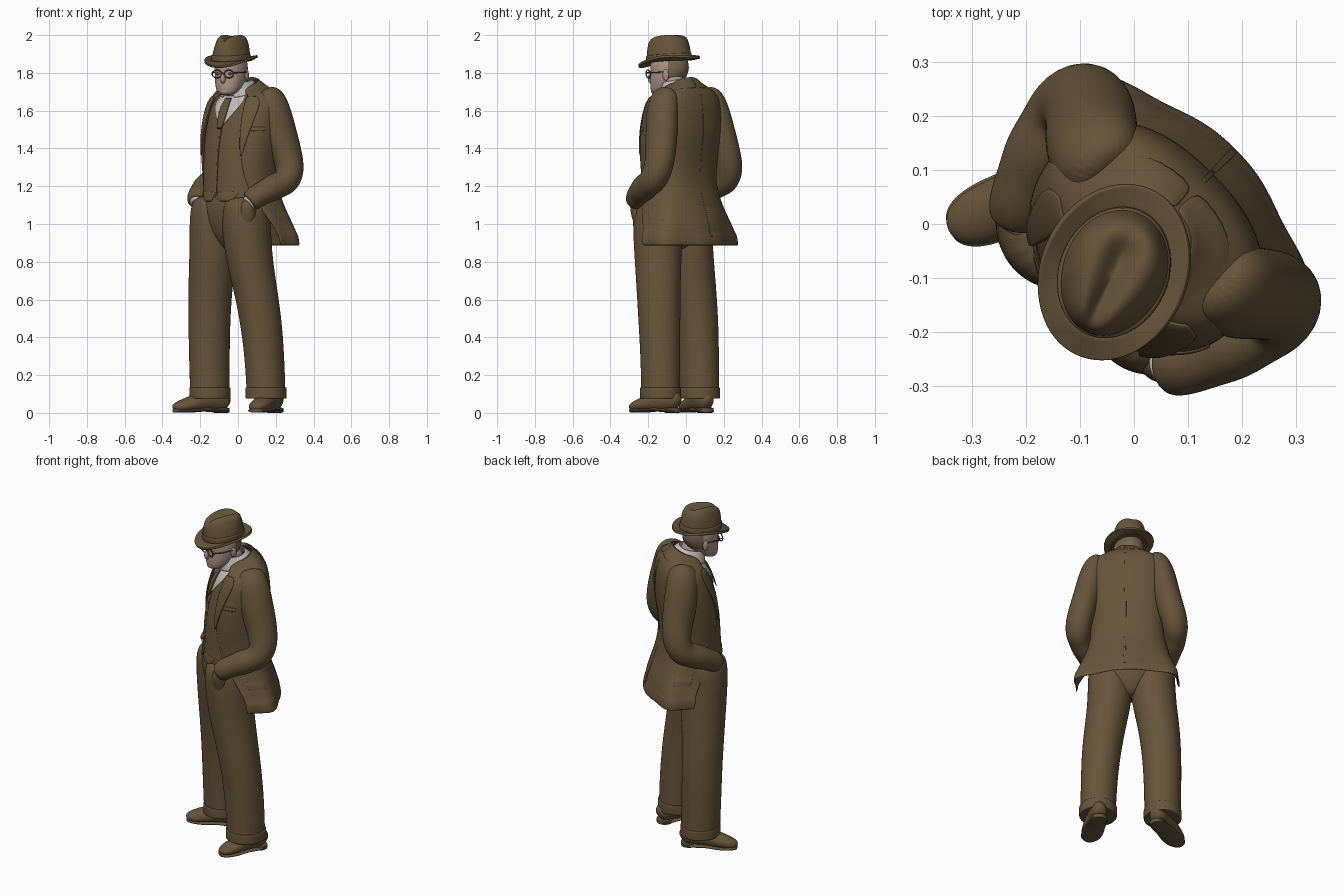
import bpy, bmesh, math
from math import sin, cos, radians, pi, exp
from mathutils import Matrix, Vector

cube = bpy.data.objects.get("Cube")
if cube:
    bpy.data.objects.remove(cube)


def material(name, rgb):
    m = bpy.data.materials.new(name)
    m.use_nodes = True
    m.diffuse_color = (*rgb, 1)
    b = m.node_tree.nodes["Principled BSDF"]
    b.inputs["Base Color"].default_value = (*rgb, 1)
    b.inputs["Roughness"].default_value = 0.8
    return m


BROWN = material("brown cloth", (0.135, 0.09, 0.042))
SKIN = material("pale skin", (0.42, 0.30, 0.25))
SHIRT = material("shirt white", (0.55, 0.52, 0.50))
HAIR = material("grey brown hair", (0.18, 0.125, 0.08))

BODY = Matrix.Rotation(radians(-45), 4, "Z")
HEAD = (Matrix.Translation((-0.035, -0.085, 1.8)) @ Matrix.Rotation(radians(-24), 4, "Z")
        @ Matrix.Rotation(radians(4), 4, "X"))
MID = 0.035   # sideways centre of the torso
N = 24


def finish(name, bm, mat, frame=BODY, thick=0, sub=2):
    bmesh.ops.recalc_face_normals(bm, faces=bm.faces)
    me = bpy.data.meshes.new(name)
    bm.to_mesh(me)
    bm.free()
    me.transform(frame)
    me.materials.append(mat)
    for p in me.polygons:
        p.use_smooth = True
    ob = bpy.data.objects.new(name, me)
    bpy.context.collection.objects.link(ob)
    if thick:
        s = ob.modifiers.new("thickness", "SOLIDIFY")
        s.thickness, s.offset = thick, 0
    if sub:
        s = ob.modifiers.new("smooth", "SUBSURF")
        s.levels = s.render_levels = sub
    return ob


def grid(rows, closed, caps=False):
    bm = bmesh.new()
    vs = [[bm.verts.new(p) for p in r] for r in rows]
    n = len(rows[0])
    for a, b in zip(vs, vs[1:]):
        for i in range(n if closed else n - 1):
            j = (i + 1) % n
            bm.faces.new((a[i], a[j], b[j], b[i]))
    if caps:
        bm.faces.new(vs[0])
        bm.faces.new(vs[-1])
    return bm


def tube(name, rings, mat, frame=BODY, flat=False, floor=None, warp=None, sub=2):
    """Loft of elliptical rings (x, y, z, half width, half depth)."""
    pts = [Vector(r[:3]) for r in rings]
    rows = []
    for i, r in enumerate(rings):
        t = pts[min(i + 1, len(pts) - 1)] - pts[max(i - 1, 0)]
        t = Vector((0, 0, 1)) if flat else t.normalized()
        u = (Vector((1, 0, 0)) - t * t.x).normalized()
        v = t.cross(u)
        row = []
        for k in range(N):
            a = 2 * pi * k / N
            p = pts[i] + u * r[3] * sin(a) + v * r[4] * cos(a)
            if floor is not None:
                p.z = max(p.z, floor)
            row.append(warp(p) if warp else p)
        rows.append(row)
    return finish(name, grid(rows, True, True), mat, frame, 0, sub)


def boxy(v):
    return math.copysign(abs(v) ** .85, v)


# Garment tables: (centre y, height, half width, half depth, forward dip, opening angle)
def at(table, z, deg, off=0.0):
    """Point on a garment at a height and an angle from the front."""
    z = max(min(z, table[0][1]), table[-1][1])
    for p, q in zip(table, table[1:]):
        if p[1] >= z >= q[1]:
            f = (p[1] - z) / (p[1] - q[1])
            cy, _, rx, ry, dip, _ = [s + (e - s) * f for s, e in zip(p, q)]
            break
    a = radians(deg)
    flute = 1 + 0.045 * cos(6 * a) * max(0, min(1, (1.15 - z) / 0.25))
    return Vector((MID + (rx * flute + off) * boxy(sin(a)),
                   cy - (ry * flute + off) * boxy(cos(a)), z - dip * cos(a)))


def shell(name, table, mat, thick=0.012):
    rows = []
    for r in table:
        o = r[5]
        rows.append([at(table, r[1], o + (360 - 2 * o) * k / 48) for k in range(49)])
    return finish(name, grid(rows, False), mat, BODY, thick)


def patch(name, table, spans, mat, off, thick=0.008):
    """Plate on a garment; spans are (height, angle from, angle to)."""
    rows = [[at(table, z, a + (b - a) * k / 8, off) for k in range(9)] for z, a, b in spans]
    return finish(name, grid(rows, False), mat, BODY, thick, 1)


JACKET = [(-.01, 1.738, .078, .076, .04, 62), (-.002, 1.718, .1, .09, .032, 50),
          (.015, 1.70, .16, .108, .018, 38), (.022, 1.672, .215, .126, .005, 32),
          (.012, 1.6, .228, .15, 0, 30), (-.004, 1.48, .226, .17, 0, 33), (-.022, 1.35, .213, .165, 0, 38),
          (-.02, 1.22, .2, .155, 0, 45), (.005, 1.1, .228, .16, 0, 58),
          (.035, 1.0, .264, .165, 0, 70), (.042, .948, .283, .166, 0, 75),
          (.042, .94, .291, .172, 0, 75), (.045, .885, .297, .176, 0, 77)]
VEST = [(0, 1.71, .09, .08, .03, 0), (.005, 1.68, .15, .098, .02, 0), (0, 1.62, .19, .125, 0, 0),
        (0, 1.5, .2, .16, 0, 0), (-.025, 1.35, .19, .162, 0, 0), (-.03, 1.22, .18, .16, .01, 0),
        (-.035, 1.145, .188, .165, .03, 0)]
COLLAR = [(-.042, 1.755, .068, .07, .012, 14), (-.028, 1.73, .076, .08, .022, 12),
          (-.015, 1.695, .1, .095, .03, 20)]

shell("jacket", JACKET, BROWN)
shell("waistcoat", VEST, BROWN)
shell("shirt_collar", COLLAR, SHIRT, 0.008)
patch("shirt_front", VEST, [(1.71, -55, 55), (1.66, -35, 35), (1.6, -20, 20), (1.52, -2, 2)], SHIRT, .008)
patch("necktie", VEST, [(1.69, -7, 7), (1.665, -5, 5), (1.6, -7, 7), (1.5, -3, 3)], BROWN, .017)
patch("jacket_back_seam", JACKET, [(1.68 - .05 * i, 179.3, 180.7) for i in range(16)], BROWN, .006, .004)
for i in range(5):
    p = at(VEST, 1.46 - i * .07, 0, .004)
    tube(f"waistcoat_button_{i + 1}", [(p.x, p.y + .004, p.z, .008, .008),
         (p.x, p.y - .005, p.z, .006, .006)], BROWN, sub=1)

# Trouser seat
tube("trouser_seat", [(.03, -.04, 1.22, .17, .14), (.025, -.05, 1.12, .2, .16),
     (.022, -.055, 1.04, .2, .15), (.022, -.06, .96, .16, .125), (.022, -.06, .9, .09, .09),
     (.022, -.06, .86, .04, .05)], BROWN, flat=True)

LEGS = {
    "right": ([(-.085, -.075, 1.16, .1, .12), (-.092, -.087, 1.08, .13, .137), (-.1, -.08, .87, .126, .132),
               (-.13, -.075, .7, .118, .12), (-.15, -.065, .5, .11, .114), (-.155, -.06, .3, .105, .112),
               (-.155, -.055, .12, .102, .11), (-.155, -.055, .09, .102, .11), (-.155, -.055, .085, .09, .1)],
              (-.155, -.055), (-.118, .048), (-.235, -.25)),
    "left": ([(.13, -.07, 1.16, .1, .12), (.138, -.08, 1.08, .128, .137), (.14, -.07, .87, .124, .132),
              (.162, -.045, .7, .116, .122), (.185, -.015, .5, .11, .114), (.195, .003, .3, .102, .11),
              (.2, .01, .12, .1, .107), (.2, .01, .09, .1, .107), (.2, .01, .085, .09, .1)],
             (.2, .01), (.175, .125), (.268, -.15)),
}
SHOE = [(0, .045, .02, .025), (.06, .06, .046, .055), (.25, .075, .05, .068), (.45, .065, .053, .058),
        (.65, .047, .058, .044), (.85, .035, .054, .034), (.97, .028, .034, .022), (1, .025, .01, .01)]

for name, (rings, cuff, heel, toe) in LEGS.items():
    side = -1 if name == "right" else 1
    tube(f"{name}_trouser_leg", rings, BROWN, flat=True)
    cx, cy = cuff
    tube(f"{name}_trouser_cuff", [(cx, cy, z, r, r + .007) for z, r in
         ((.075, .09), (.075, .105), (.08, .107), (.13, .107), (.135, .105), (.135, .09))],
         BROWN, flat=True)
    h, t = Vector((*heel, 0)), Vector((*toe, 0))
    spot = lambda f: h.lerp(t, f)
    tube(f"{name}_shoe", [(*spot(f)[:2], z, w, d) for f, z, w, d in SHOE], BROWN, floor=.016)
    tube(f"{name}_shoe_sole", [(*spot(f)[:2], .02 if f == .45 else .012, w + .004, .011)
         for f, z, w, d in SHOE], BROWN, floor=0)
    k = spot(.14)
    tube(f"{name}_shoe_heel", [(k.x, k.y, z, .046, .046) for z in (0, .003, .025, .028)], BROWN, flat=True)

    # Sleeve, shirt cuff and hand in the pocket
    P = lambda x, y, z, a, b: (MID + side * x, y, z, a, b)
    tube(f"{name}_sleeve", [P(.13, .035, 1.7, .045, .055), P(.165, .04, 1.675, .072, .085),
         P(.195, .05, 1.59, .076, .094), P(.218, .07, 1.47, .077, .094), P(.243, .09, 1.37, .075, .086),
         P(.268, .092, 1.28, .074, .08), P(.274, .055, 1.225, .07, .076), P(.266, .018, 1.212, .064, .068),
         P(.252, -.03, 1.19, .068, .072), P(.237, -.07, 1.17, .06, .062), P(.214, -.115, 1.145, .061, .062),
         P(.2, -.14, 1.12, .056, .056), P(.196, -.145, 1.115, .045, .045)], BROWN)
    tube(f"{name}_shirt_cuff", [P(.205, -.125, 1.13, .04, .04), P(.192, -.148, 1.108, .043, .043),
         P(.19, -.153, 1.104, .038, .038)], SHIRT, sub=1)
    tube(f"{name}_pocketed_hand", [P(.2, -.13, 1.13, .035, .035), P(.182, -.143, 1.095, .045, .043),
         P(.165, -.135, 1.04, .055, .05), P(.15, -.12, .96, .04, .04)], BROWN)

    # Lapel, collar leaf, pocket flap and the waistcoat point
    s = side
    patch(f"{name}_lapel", JACKET, [(1.685, s * 33, s * 54), (1.65, s * 29, s * 60), (1.58, s * 29, s * 53),
          (1.48, s * 32, s * 47), (1.42, s * 34, s * 43), (1.36, s * 37, s * 40)], BROWN, .008)
    patch(f"{name}_jacket_collar", JACKET, [(1.739, s * 62, s * 180), (1.72, s * 50, s * 180),
          (1.7, s * 38, s * 180)], BROWN, .007)
    patch(f"{name}_hip_pocket", JACKET, [(1.07, s * 85, s * 115), (1.01, s * 85, s * 115)], BROWN, .004)
    patch(f"{name}_waistcoat_point", VEST, [(1.19, s * 1, s * 42), (1.165, s * 2, s * 40),
          (1.147, s * 8, s * 26)], BROWN, .004)
patch("breast_pocket", JACKET, [(1.515, 48, 74), (1.49, 48, 74)], BROWN, .005)

# Neck and head
tube("neck", [(MID, -.01, 1.64, .065, .065), (MID, -.035, 1.72, .06, .062), (.045, -.06, 1.8, .062, .068)],
     SKIN, flat=True)
head = tube("head", [(0, -.07, -.113, .022, .022), (0, -.062, -.104, .05, .046), (0, -.038, -.078, .069, .076),
            (0, -.015, -.035, .081, .096), (0, 0, 0, .084, .105), (0, 0, .04, .086, .108),
            (0, 0, .09, .075, .095)], SKIN, HEAD, flat=True)
head.data.materials.append(HAIR)
inverse = HEAD.inverted()
for f in head.data.polygons:
    c = inverse @ f.center
    if c.y > .025 and c.z > -.03:
        f.material_index = 1


def ball(name, loc, size, mat):
    bm = bmesh.new()
    bmesh.ops.create_uvsphere(bm, u_segments=16, v_segments=10, radius=1)
    bmesh.ops.transform(bm, matrix=Matrix.Translation(loc) @ Matrix.Diagonal((*size, 1)), verts=bm.verts)
    return finish(name, bm, mat, HEAD, 0, 0)


ball("nose", (0, -.11, -.024), (.013, .02, .026), SKIN)
ball("chin", (0, -.092, -.09), (.03, .02, .02), SKIN)
ball("mouth", (0, -.101, -.068), (.022, .006, .003), HAIR)
for side, name in ((-1, "right"), (1, "left")):
    ball(f"{name}_ear", (side * .084, .012, -.012), (.009, .018, .03), SKIN)
    ball(f"{name}_eye", (side * .034, -.096, .002), (.014, .006, .006), HAIR)
    # Spectacle rim and temple
    rim = [[Vector((side * .035 + (.027 + .004 * cos(b)) * cos(a), -.111 + .004 * sin(b),
                    .002 + (.021 + .004 * cos(b)) * sin(a)))
            for b in (i * pi / 3 for i in range(6))] for a in (i * pi / 12 for i in range(25))]
    finish(f"{name}_spectacle_rim", grid(rim, True), BROWN, HEAD, 0, 1)
    tube(f"{name}_spectacle_temple", [(side * .062, -.111, .008, .003, .003),
         (side * .082, -.06, .006, .003, .003), (side * .088, .015, .004, .003, .003)], BROWN, HEAD, sub=0)
ball("spectacle_bridge", (0, -.112, .006), (.01, .003, .003), BROWN)


# Hat: pinched and dented crown, band, curled brim
def dent(p):
    h = max(0, (p.z - .08) / .12)
    pinch = 1 - .32 * h * max(0, min(1, .5 - p.y / .12))
    drop = .03 * h * h * exp(-(p.x / .026) ** 2) * (1 if p.y < .07 else .5)
    return Vector((p.x * pinch, p.y, p.z - drop))


tube("hat_crown", [(0, 0, z, rx, ry) for z, rx, ry in
     ((.06, .1, .124), (.1, .099, .122), (.14, .095, .118), (.175, .087, .11), (.195, .071, .096),
      (.203, .05, .076), (.204, .03, .05), (.204, .01, .02))], BROWN, HEAD, flat=True, warp=dent)
tube("hat_band", [(0, 0, z, r, r + .024) for z, r in ((.064, .1), (.066, .103), (.098, .102), (.1, .098))],
     BROWN, HEAD, flat=True)
brim = []
for f in (0, .35, .7, .92, 1.0):
    brim.append([Vector(((.096 + .04 * f) * sin(a), -(.12 + .05 * f) * cos(a),
                 .064 + f * (.028 * sin(a) ** 2 - .014 * cos(a) - .008)))
                 for a in (2 * pi * k / 32 for k in range(32))])
finish("hat_brim", grid(brim, True), BROWN, HEAD, .014)
